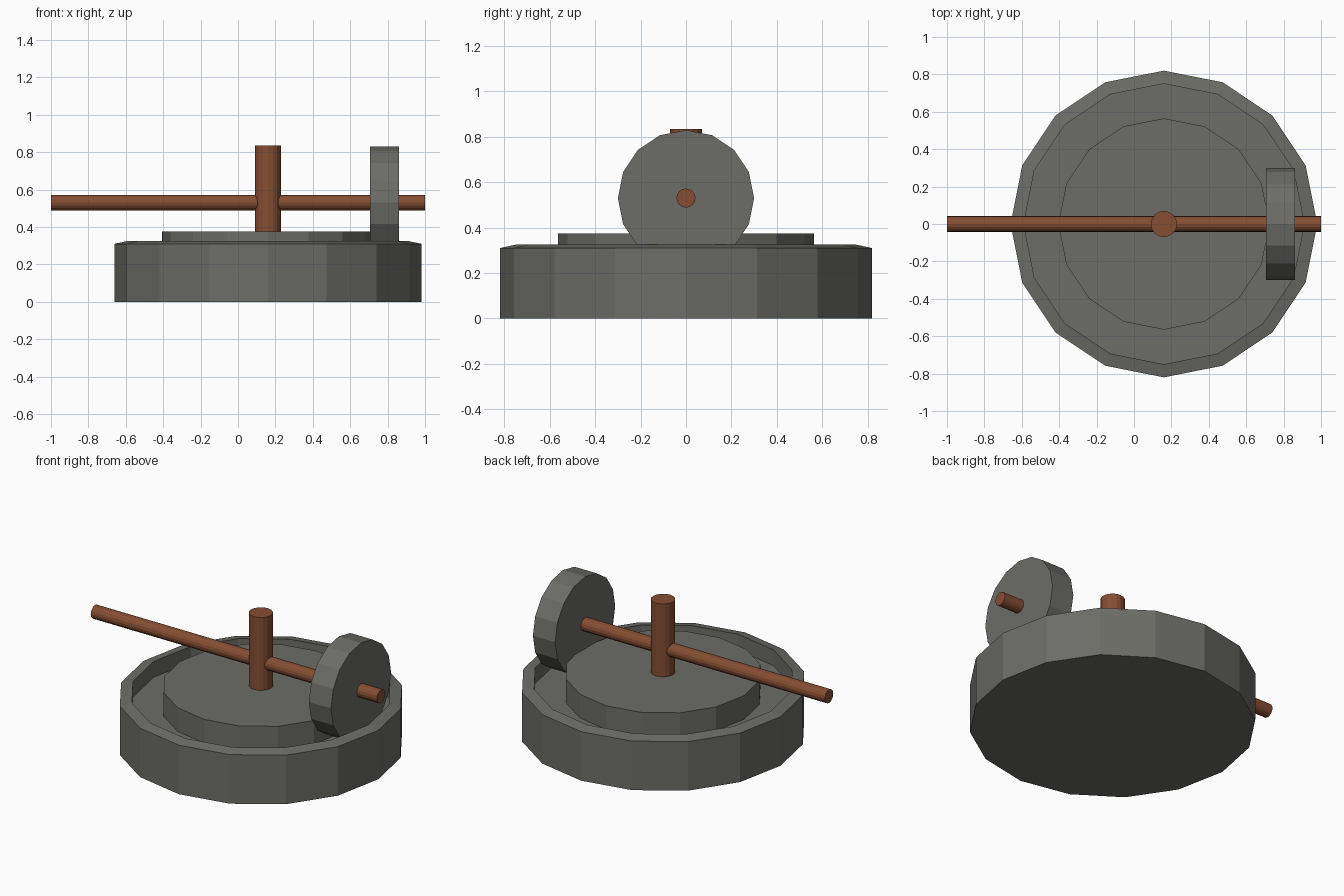
import bpy
import bmesh
import math
from mathutils import Matrix

if "Cube" in bpy.data.objects:
    bpy.data.objects.remove(bpy.data.objects["Cube"])

SIDES = 16
CX = 0.16        # centre of the basin and post
AXLE_Z = 0.53


def material(name, rgb):
    m = bpy.data.materials.new(name)
    m.use_nodes = True
    m.diffuse_color = (*rgb, 1)
    bsdf = next(n for n in m.node_tree.nodes if n.type == 'BSDF_PRINCIPLED')
    bsdf.inputs["Base Color"].default_value = (*rgb, 1)
    bsdf.inputs["Roughness"].default_value = 0.9
    return m


stone = material("grey stone", (0.150, 0.150, 0.136))
wood = material("brown wood", (0.235, 0.076, 0.032))


def turned(name, profile, mat, place):
    """Revolve a (radius, height) profile about z, cap both ends, then place it."""
    bm = bmesh.new()
    rings = []
    for r, h in profile:
        rings.append([bm.verts.new((r * math.cos(i * math.tau / SIDES),
                                    r * math.sin(i * math.tau / SIDES), h))
                      for i in range(SIDES)])
    for a, b in zip(rings, rings[1:]):
        for i in range(SIDES):
            j = (i + 1) % SIDES
            bm.faces.new((a[i], a[j], b[j], b[i]))
    bm.faces.new(rings[0][::-1])
    bm.faces.new(rings[-1])
    bmesh.ops.recalc_face_normals(bm, faces=bm.faces)
    mesh = bpy.data.meshes.new(name)
    bm.to_mesh(mesh)
    bm.free()
    mesh.materials.append(mat)
    obj = bpy.data.objects.new(name, mesh)
    obj.matrix_world = place
    bpy.context.collection.objects.link(obj)
    return obj


upright = Matrix.Translation((CX, 0, 0))
along_x = Matrix.Translation((0, 0, AXLE_Z)) @ Matrix.Rotation(math.pi / 2, 4, 'Y')

# Stone basin: sloped rim, trough and raised central bed
turned("basin", [(0.82, 0), (0.82, 0.31), (0.75, 0.325), (0.75, 0.225),
                 (0.565, 0.225), (0.565, 0.375)], stone, upright)

# Wooden post standing on the bed
turned("centre_post", [(0.07, 0.36), (0.07, 0.835)], wood, upright)

# Wooden push bar passing through post and wheel
turned("push_bar", [(0.042, -1), (0.042, 1)], wood, along_x)

# Upright millstone running in the trough
turned("millstone_wheel", [(0.30, 0.705), (0.30, 0.86)], stone, along_x)
